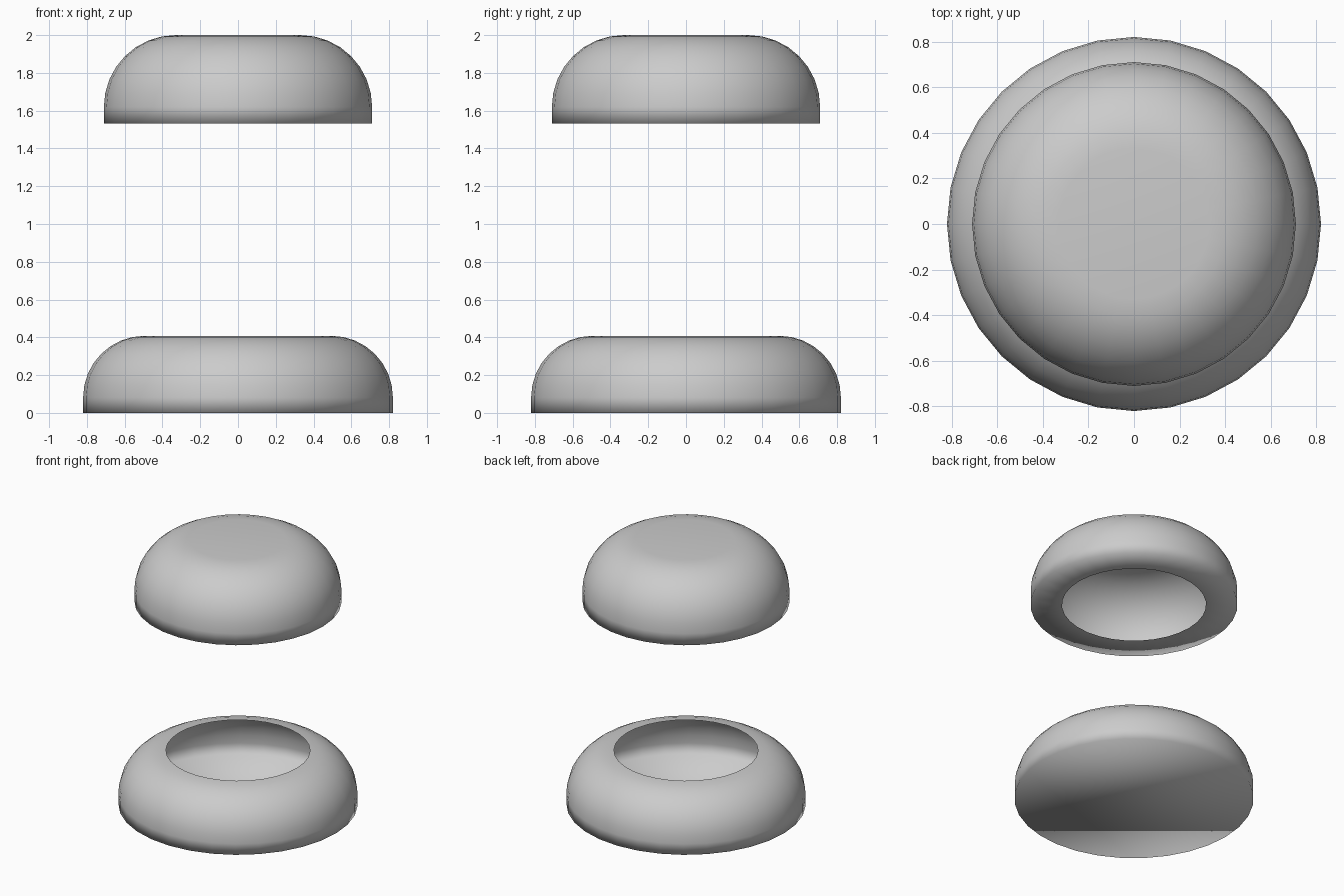
import bpy, bmesh, math

if "Cube" in bpy.data.objects:
    bpy.data.objects.remove(bpy.data.objects["Cube"])

SIDES = 32
HOLE = 0.494

grey = bpy.data.materials.new("plain grey")
grey.diffuse_color = (0.6, 0.6, 0.6, 1.0)
grey.use_nodes = True
grey.node_tree.nodes["Principled BSDF"].inputs["Base Color"].default_value = grey.diffuse_color


def dome_profile(radius, z0, z1, bevel, steps=8):
    """Straight skirt followed by a quarter-round shoulder, bottom to top."""
    pts = [(radius, z0)]
    for i in range(steps + 1):
        a = math.pi / 2 * i / steps
        pts.append((radius - bevel + bevel * math.cos(a),
                    z1 - bevel + bevel * math.sin(a)))
    return pts


def lathe(name, profile, close_bottom, close_top):
    bm = bmesh.new()
    rings = []
    for r, z in profile:
        rings.append([bm.verts.new((r * math.cos(2 * math.pi * k / SIDES),
                                    r * math.sin(2 * math.pi * k / SIDES), z))
                      for k in range(SIDES)])
    for lo, hi in zip(rings, rings[1:]):
        for k in range(SIDES):
            n = (k + 1) % SIDES
            bm.faces.new((lo[k], lo[n], hi[n], hi[k]))
    if close_bottom:
        bm.faces.new(rings[0][::-1])
    if close_top:
        bm.faces.new(rings[-1])
    for f in bm.faces:
        f.smooth = True
    mesh = bpy.data.meshes.new(name)
    bm.to_mesh(mesh)
    bm.free()
    mesh.materials.append(grey)
    obj = bpy.data.objects.new(name, mesh)
    bpy.context.collection.objects.link(obj)
    return obj


# Hollow base: flat floor, round shoulder, open hole in the top
lathe("base_shell", dome_profile(0.82, 0.0, 0.408, 0.82 - HOLE), True, False)

# Floating cap: flat ring underneath with a hole, round shoulder, flat top
lathe("cap_shell", [(HOLE, 1.533)] + dome_profile(0.71, 1.533, 2.0, 0.38),
      False, True)
